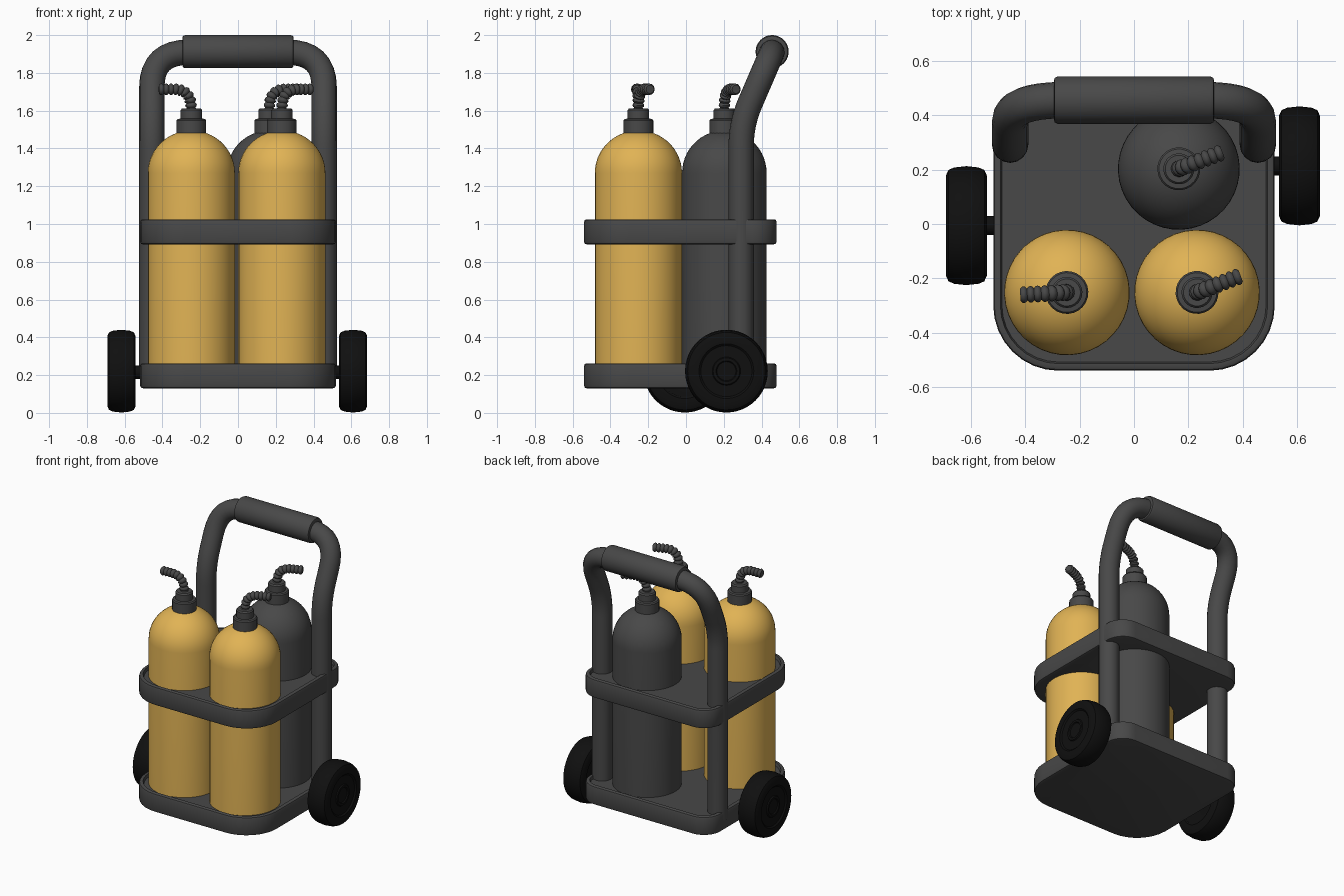
import bpy, bmesh, math
from mathutils import Vector, Matrix

if "Cube" in bpy.data.objects:
    bpy.data.objects.remove(bpy.data.objects["Cube"])


def material(name, color):
    m = bpy.data.materials.new(name)
    m.diffuse_color = (*color, 1)
    m.use_nodes = True
    m.node_tree.nodes["Principled BSDF"].inputs["Base Color"].default_value = m.diffuse_color
    return m


YELLOW = material("tank yellow", (0.75, 0.45, 0.09))
GRAY = material("dark gray", (0.065, 0.065, 0.065))
BLACK = material("tyre black", (0.005, 0.005, 0.005))


def finish(obj, mat):
    obj.data.materials.append(mat)
    bpy.ops.object.select_all(action='DESELECT')
    obj.select_set(True)
    bpy.context.view_layer.objects.active = obj
    if obj.type == 'CURVE':
        bpy.ops.object.convert(target='MESH')
        obj = bpy.context.object
    bpy.ops.object.shade_smooth_by_angle(angle=math.radians(35))
    return obj


def skin(name, loops, mat, matrix=Matrix()):
    """Closed solid from a stack of equal-length loops."""
    bm = bmesh.new()
    rings = [[bm.verts.new(p) for p in loop] for loop in loops]
    n = len(rings[0])
    for a, b in zip(rings, rings[1:]):
        for i in range(n):
            j = (i + 1) % n
            bm.faces.new((a[i], a[j], b[j], b[i]))
    bm.faces.new(rings[0][::-1])
    bm.faces.new(rings[-1])
    bmesh.ops.recalc_face_normals(bm, faces=bm.faces)
    me = bpy.data.meshes.new(name)
    bm.to_mesh(me)
    bm.free()
    obj = bpy.data.objects.new(name, me)
    obj.matrix_world = matrix
    bpy.context.collection.objects.link(obj)
    return finish(obj, mat)


def lathe(name, profile, mat, matrix, n=40):
    loops = [[(r * math.cos(2 * math.pi * i / n), r * math.sin(2 * math.pi * i / n), z)
              for i in range(n)] for r, z in profile]
    return skin(name, loops, mat, matrix)


def tube(name, pts, radii, mat, res=6):
    cu = bpy.data.curves.new(name, 'CURVE')
    cu.dimensions = '3D'
    cu.bevel_depth = 1
    cu.bevel_resolution = res
    cu.use_fill_caps = True
    sp = cu.splines.new('POLY')
    sp.points.add(len(pts) - 1)
    for p, co, r in zip(sp.points, pts, radii):
        p.co = (*co, 1)
        p.radius = r
    obj = bpy.data.objects.new(name, cu)
    bpy.context.collection.objects.link(obj)
    return finish(obj, mat)


def rounded_path(corners, cuts, steps=8):
    """Polyline whose inner corners are replaced by smooth bends."""
    pts = [Vector(corners[0])]
    for i in range(1, len(corners) - 1):
        a, b, c = (Vector(corners[k]) for k in (i - 1, i, i + 1))
        p = b + (a - b).normalized() * cuts[i - 1]
        q = b + (c - b).normalized() * cuts[i - 1]
        for s in range(steps + 1):
            t = s / steps
            pts.append(p * (1 - t) ** 2 + b * 2 * t * (1 - t) + q * t * t)
    return pts + [Vector(corners[-1])]


def outline(inset, z):
    """Tray outline: big round front corners, small back ones."""
    pts = []
    for sx, y, r, start in ((1, 0.48, 0.13, 0), (-1, 0.48, 0.13, 90),
                            (-1, -0.54, 0.24, 180), (1, -0.54, 0.24, 270)):
        cx, cy = sx * (0.518 - r), y - math.copysign(r, y)
        for k in range(9):
            a = math.radians(start + k * 11.25)
            pts.append((cx + (r - inset) * math.cos(a), cy + (r - inset) * math.sin(a), z))
    return pts


# Base tray and middle shelf, each with a raised rim
for name, z0, z1 in (("base_tray", 0.13, 0.262), ("middle_shelf", 0.892, 1.025)):
    skin(name, [outline(i, z) for i, z in (
        (0.015, z0), (0.004, z0 + 0.004), (0, z0 + 0.015), (0, z1 - 0.015),
        (0.004, z1 - 0.004), (0.012, z1), (0.026, z1), (0.032, z1 - 0.02))], GRAY)

# Handle frame: two posts leaning back into a top bar
X, Y0, Y1, ZT = 0.456, 0.292, 0.456, 1.91
path = rounded_path([(-X, Y0, 0.2), (-X, Y0, 1.53), (-X, Y1, ZT),
                     (X, Y1, ZT), (X, Y0, 1.53), (X, Y0, 0.2)], [0.12, 0.2, 0.2, 0.12])
tube("handle_frame", path, [0.067] * len(path), GRAY)

# Thick grip on the top bar
lathe("handle_grip", [(0.07, -0.295), (0.082, -0.292), (0.0875, -0.28),
                      (0.0875, 0.28), (0.082, 0.292), (0.07, 0.295)], GRAY,
      Matrix.Translation((0, Y1, 1.9125)) @ Matrix.Rotation(math.pi / 2, 4, 'Y'))

# Tanks with neck rings and ribbed hoses
dome = [(0.231 * math.cos(math.radians(a)), 1.27 + 0.225 * math.sin(math.radians(a)))
        for a in range(0, 85, 7)]
for name, x, y, mat, turn in (("front_left_tank", -0.247, -0.252, YELLOW, 183),
                              ("front_right_tank", 0.232, -0.252, YELLOW, 21),
                              ("back_tank", 0.165, 0.203, GRAY, 21)):
    place = Matrix.Translation((x, y, 0)) @ Matrix.Rotation(math.radians(turn), 4, 'Z')
    s = 0.97 if mat == GRAY else 1
    lathe(name, [(0.231 * s, 0.2)] + [(r * s, z) for r, z in dome], mat, place)
    lathe(name + "_neck", [(0.079, 1.46), (0.079, 1.548), (0.073, 1.556), (0.057, 1.558),
                           (0.057, 1.603), (0.05, 1.612)], GRAY, place, 24)
    hose = rounded_path([(0, 0, 1.59), (0.005, 0, 1.713), (0.172, 0, 1.713)], [0.09], 12)
    # resample evenly so the ribs have equal length
    lens = [0]
    for a, b in zip(hose, hose[1:]):
        lens.append(lens[-1] + (b - a).length)
    pts, radii, count = [], [], 40
    for k in range(count + 1):
        d = lens[-1] * k / count
        i = max(j for j in range(len(hose) - 1) if lens[j] <= d + 1e-9)
        t = (d - lens[i]) / (lens[i + 1] - lens[i])
        pts.append(place @ hose[i].lerp(hose[i + 1], min(t, 1)))
        radii.append((0.022, 0.029, 0.031, 0.029)[k % 4])
    tube(name + "_hose", pts, radii, GRAY, 4)

# Wheels, set unevenly front to back, with ringed hubs and axle stubs
tyre = [(0.06, -0.062), (0.075, -0.068), (0.135, -0.068), (0.145, -0.075), (0.185, -0.075),
        (0.205, -0.066), (0.214, -0.045), (0.219, 0), (0.214, 0.045), (0.205, 0.066),
        (0.185, 0.075), (0.145, 0.075), (0.135, 0.066), (0.075, 0.066), (0.07, 0.073),
        (0.055, 0.073), (0.05, 0.066)]
for name, side, x, y in (("left_wheel", -1, 0.617, -0.006), ("right_wheel", 1, 0.609, 0.214)):
    turn = Matrix.Rotation(side * math.pi / 2, 4, 'Y')
    lathe(name, tyre, BLACK, Matrix.Translation((side * x, y, 0.221)) @ turn, 48)
    lathe(name + "_axle", [(0.035, -0.09), (0.035, 0.06)], BLACK,
          Matrix.Translation((side * 0.53, y, 0.215)) @ turn, 20)
